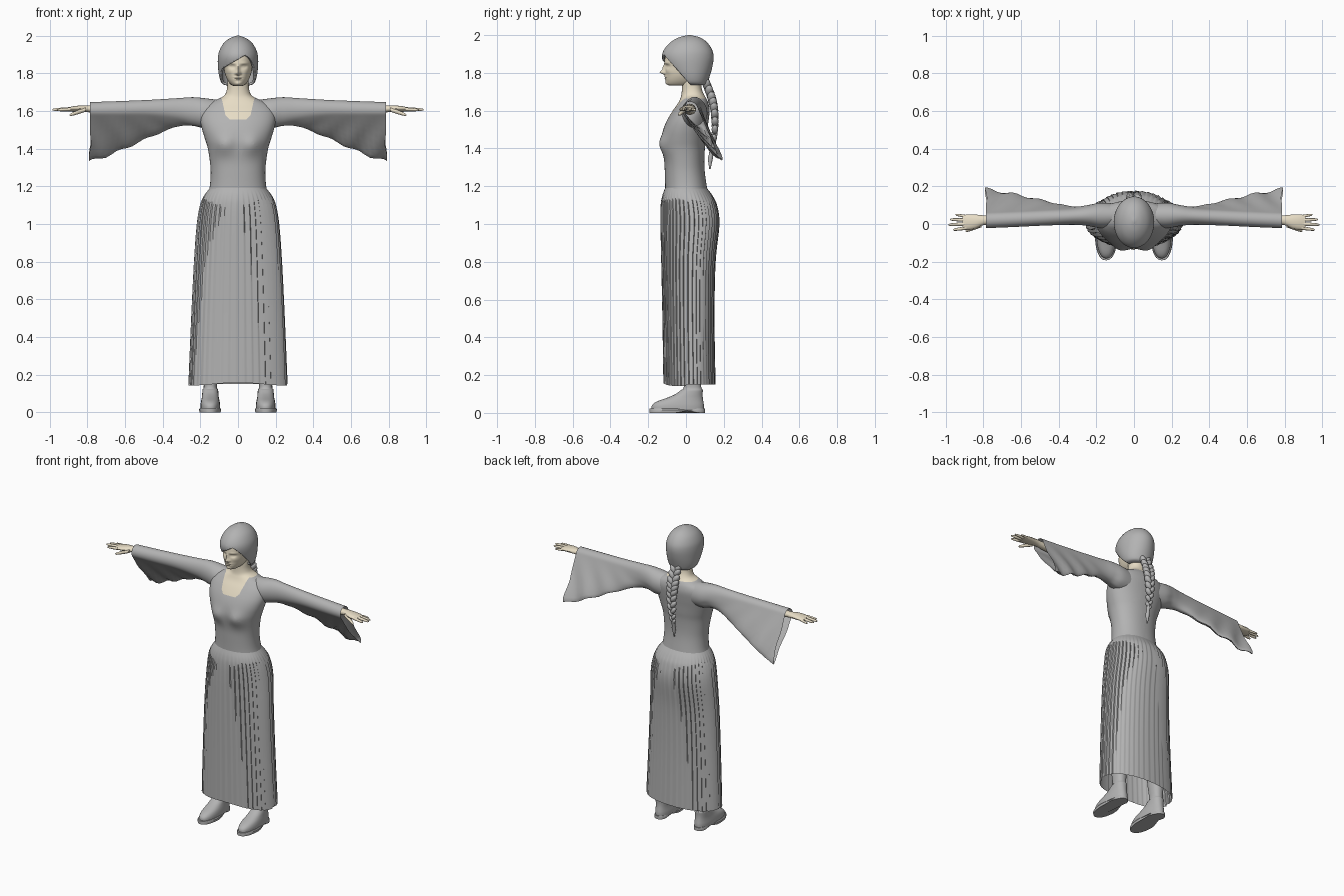
import bpy, bmesh
from math import sin, cos, pi, exp, copysign, radians
from mathutils import Vector, Matrix

cube = bpy.data.objects.get("Cube")
if cube:
    bpy.data.objects.remove(cube)


def material(name, rgb):
    m = bpy.data.materials.new(name)
    m.use_nodes = True
    m.diffuse_color = (*rgb, 1)
    m.node_tree.nodes["Principled BSDF"].inputs["Base Color"].default_value = (*rgb, 1)
    return m


grey = material("grey cloth", (0.45, 0.45, 0.45))
skin = material("pale skin", (0.8, 0.72, 0.56))


def spline(keys, steps):
    """Smooth interpolation through key tuples."""
    out = []
    for i in range(len(keys) - 1):
        a, b, c, d = (keys[max(0, min(len(keys) - 1, i + k))] for k in (-1, 0, 1, 2))
        for s in range(steps):
            t = s / steps
            out.append([q + t / 2 * (r - p + t * (2 * p - 5 * q + 4 * r - w + t * (3 * (q - r) + w - p)))
                        for p, q, r, w in zip(a, b, c, d)])
    return out + [list(keys[-1])]


def flat_ring(z, hx, yf, yb, n=64, power=2.0, cx=0.0):
    """Horizontal superellipse between a front and a back limit."""
    pts = []
    for k in range(n):
        c, s = cos(2 * pi * k / n), sin(2 * pi * k / n)
        c, s = (copysign(abs(v) ** (2 / power), v) for v in (c, s))
        pts.append(Vector((cx + hx * c, (yf + yb) / 2 + (yb - yf) / 2 * s, z)))
    return pts


def arm_ring(x, yc, zc, ry, rz, n=16):
    return [Vector((x, yc + ry * cos(2 * pi * k / n), zc + rz * sin(2 * pi * k / n))) for k in range(n)]


def loft(bm, rings, caps=(True, True)):
    rows = [[bm.verts.new(p) for p in r] for r in rings]
    n = len(rows[0])
    for a, b in zip(rows, rows[1:]):
        for k in range(n):
            bm.faces.new((a[k], a[(k + 1) % n], b[(k + 1) % n], b[k]))
    for row, cap in zip((rows[0], rows[-1]), caps):
        if cap:
            bm.faces.new(row)


def ball(bm, loc, size, rot=None):
    m = Matrix.Translation(loc) @ (rot or Matrix()) @ Matrix.Diagonal((*size, 1))
    bmesh.ops.create_uvsphere(bm, u_segments=16, v_segments=10, radius=1, matrix=m)


def cut(bm, point, normal):
    bmesh.ops.bisect_plane(bm, geom=bm.verts[:] + bm.edges[:] + bm.faces[:], dist=1e-5,
                           plane_co=point, plane_no=normal)


def finish(bm, name, mats, mirror=False, angle=40):
    bmesh.ops.recalc_face_normals(bm, faces=bm.faces[:])
    me = bpy.data.meshes.new(name)
    bm.to_mesh(me)
    bm.free()
    ob = bpy.data.objects.new(name, me)
    bpy.context.collection.objects.link(ob)
    for m in mats:
        me.materials.append(m)
    bpy.ops.object.select_all(action='DESELECT')
    ob.select_set(True)
    bpy.context.view_layer.objects.active = ob
    bpy.ops.object.shade_smooth_by_angle(angle=radians(angle))
    if mirror:
        ob.modifiers.new("both sides", 'MIRROR')
    return ob


def bump(v, x, z, sx, sz, amount):
    """Push a front vertex forward around a mirrored spot."""
    if v.co.y < 0.0:
        v.co.y -= amount * exp(-((abs(v.co.x) - x) / sx) ** 2 - ((v.co.z - z) / sz) ** 2)


# Bodice and neck, with the open neckline cut as clean edges
bm = bmesh.new()
keys = [(1.14, .165, -.11, .12), (1.2, .15, -.11, .11), (1.27, .145, -.112, .1), (1.33, .149, -.115, .097),
        (1.4, .16, -.125, .1), (1.45, .175, -.128, .107), (1.5, .19, -.12, .113), (1.55, .2, -.1, .12),
        (1.6, .195, -.07, .125), (1.635, .165, -.045, .12), (1.66, .115, -.032, .11),
        (1.68, .075, -.025, .098), (1.71, .06, -.022, .085), (1.75, .056, -.022, .08), (1.8, .05, -.02, .08)]
loft(bm, [flat_ring(*k, power=2.2) for k in spline(keys, 4)])
for v in bm.verts:
    bump(v, .075, 1.42, .05, .05, .022)
outline = [((0, 1.665), (0, 1)), ((0, 1.555), (0, 1))]
for s in (-1, 1):
    outline += [((s * .063, 1.56), (-s, .22)), ((s * .045, 1.555), (-s * .7, .7))]
for (x, z), (nx, nz) in outline:
    cut(bm, (x, 0, z), (nx, 0, nz))
for f in bm.faces:
    c = f.calc_center_median()
    inside = all((c.x - x) * nx + (c.z - z) * nz > 0 for (x, z), (nx, nz) in outline[1:])
    f.material_index = int(c.z > 1.665 or (inside and c.y < .03))
finish(bm, "bodice_and_neck", [grey, skin])

# Pleated skirt, open at the hem
bm = bmesh.new()
keys = [(1.19, .15, -.111, .111), (1.15, .18, -.125, .14), (1.1, .2, -.133, .163), (1.0, .217, -.134, .176),
        (.8, .232, -.13, .156), (.5, .247, -.124, .15), (.15, .262, -.119, .156)]
rings = []
for z, hx, yf, yb in spline(keys, 5):
    ring = flat_ring(z, hx, yf, yb, n=264, power=2.2)
    mid = Vector((0, (yf + yb) / 2, z))
    depth = .03 * min(1, max(0, (1.18 - z) / .08)) * (.6 + .4 * min(1, z))
    for k, p in enumerate(ring):
        saw = (k % 6) / 5 - .7
        p += (p - mid) * depth * saw
        if z < .2:
            p.z += .008 * cos(p.x * 12) * (p.y < 0)
    rings.append(ring)
loft(bm, rings, (False, False))
finish(bm, "pleated_skirt", [grey], angle=50)

# Bell sleeves hanging down and back to a point
bm = bmesh.new()
keys = [(.08, .045, 1.58, .06, .075, 0), (.17, .045, 1.587, .068, .08, 0), (.24, .045, 1.598, .056, .075, .003),
        (.32, .041, 1.606, .045, .062, .035), (.47, .034, 1.61, .042, .049, .115),
        (.64, .026, 1.607, .042, .045, .195), (.785, .02, 1.605, .042, .042, .25)]
hang = Vector((0, .5, -.85))
rings = []
for x, yc, zc, ry, rz, drop in spline(keys, 6):
    ring = arm_ring(x, yc, zc, ry, rz, 48)
    for p in ring:
        d = Vector((0, (p.y - yc) / ry, (p.z - zc) / rz)).dot(hang)
        w = max(0, d) ** 3
        wave = drop * .04 * sin(x * 45 + w * 5)
        p += w * Vector((.008 * sin(w * 9), drop * .6 + wave, wave - drop))
    rings.append(ring)
loft(bm, rings, (True, False))
finish(bm, "bell_sleeves", [grey], mirror=True)

# Forearms, palms, fingers and thumbs
bm = bmesh.new()
keys = [(.6, .02, 1.607, .033, .03), (.76, .02, 1.61, .025, .021), (.8, .02, 1.612, .026, .018),
        (.84, .013, 1.612, .037, .017), (.88, .01, 1.61, .041, .014), (.91, .01, 1.608, .036, .009)]
loft(bm, [arm_ring(*k) for k in spline(keys, 3)])
digits = [((.89, -.021, 1.609), (.96, -.031, 1.605), .0095), ((.89, 0, 1.611), (.986, -.004, 1.607), .01),
          ((.89, .021, 1.61), (.978, .024, 1.606), .0095), ((.89, .04, 1.607), (.948, .05, 1.602), .008),
          ((.81, -.005, 1.607), (.895, -.038, 1.578), .012)]
for a, b, r in digits:
    a, b = Vector(a), Vector(b)
    profile = ((0, 1), (.4, .95), (.75, .8), (.93, .6), (1, .2))
    loft(bm, [arm_ring(*a.lerp(b, t), r * w, r * w, 10) for t, w in profile])
finish(bm, "hands", [skin], mirror=True)

# Shoes with legs rising under the skirt
bm = bmesh.new()
keys = [(.018, .052, -.183, .095), (.04, .052, -.18, .095), (.06, .049, -.155, .092), (.08, .045, -.1, .089),
        (.1, .043, -.055, .088), (.122, .041, -.025, .089), (.128, .036, -.015, .084), (.16, .036, -.012, .08),
        (.3, .05, -.025, .09), (.6, .06, -.04, .09)]
loft(bm, [flat_ring(*k, n=32, power=2.3, cx=.147) for k in spline(keys, 3)])
finish(bm, "shoes_and_legs", [grey], mirror=True)

bm = bmesh.new()
rings = [flat_ring(z, hx, -.193, .1, 40, 2.3, .148) for z, hx in ((0, .057), (.016, .06), (.022, .055))]
for p in sum(rings, []):
    p.x = .148 + (p.x - .148) * (1 - .22 * exp(-((p.y - .01) / .05) ** 2))
    p.z += .012 * exp(-((p.y - .01) / .035) ** 2) * (p.z < .01)
loft(bm, rings)
finish(bm, "shoe_soles", [grey], mirror=True)

# Head with sculpted features
bm = bmesh.new()
keys = [(1.732, .022, -.085, .02), (1.74, .037, -.1, .045), (1.76, .053, -.107, .065), (1.79, .067, -.109, .085),
        (1.83, .076, -.11, .105), (1.87, .079, -.113, .115), (1.92, .073, -.1, .11), (1.96, .045, -.06, .08)]
loft(bm, [flat_ring(*k, n=96, power=2.15) for k in spline(keys, 8)])
features = [(0, 1.803, .011, .011, .026), (0, 1.825, .008, .02, .014), (.012, 1.799, .006, .006, .008),
            (.032, 1.836, .015, .009, -.012), (.032, 1.836, .009, .005, .006), (.035, 1.853, .022, .006, .004),
            (0, 1.78, .02, .004, .006), (0, 1.769, .016, .004, .006), (0, 1.774, .02, .002, -.004),
            (0, 1.745, .015, .009, .005), (.045, 1.81, .018, .015, .004)]
for v in bm.verts:
    for f in features:
        bump(v, *f)
finish(bm, "head", [skin], angle=60)

# Hair cap with a side-swept fringe
bm = bmesh.new()
keys = [(1.735, .055, .0, .1), (1.745, .084, -.045, .112), (1.78, .099, -.075, .125), (1.83, .106, -.108, .139),
        (1.88, .107, -.127, .146), (1.92, .099, -.118, .139), (1.96, .076, -.085, .113),
        (1.987, .042, -.04, .075), (2.0, .006, .01, .025)]
loft(bm, [flat_ring(*k, n=72) for k in spline(keys, 5)])
edges = [((.045, 0, 1.9), (.5, 0, -.86)), ((.05, 0, 1.9), (-.86, 0, -.5)), ((0, -.085, 1.86), (0, -.75, -.66))]
for point, normal in edges:
    cut(bm, point, normal)
opening = [f for f in bm.faces
           if all((f.calc_center_median() - Vector(p)).dot(Vector(n)) > 0 for p, n in edges)]
bmesh.ops.delete(bm, geom=opening, context='FACES')
hair = finish(bm, "hair", [grey])
shell = hair.modifiers.new("thickness", 'SOLIDIFY')
shell.thickness = .012
shell.offset = -1

# Braid of alternating tilted strands down the back
bm = bmesh.new()
path = spline([(.105, 1.75, .034), (.135, 1.67, .036), (.15, 1.6, .034), (.153, 1.5, .028), (.14, 1.4, .019)], 5)
for i, (y, z, w) in enumerate(path):
    s = 1 if i % 2 else -1
    ball(bm, (s * w * .45, y, z), (w * .55, w * .62, w * .95), Matrix.Rotation(s * radians(35), 4, 'Y'))
tail = [(1.4, .014, .125, .152), (1.37, .01, .122, .145), (1.35, .014, .115, .143), (1.29, .003, .123, .13)]
loft(bm, [flat_ring(*k, n=12) for k in tail])
finish(bm, "braid", [grey])
